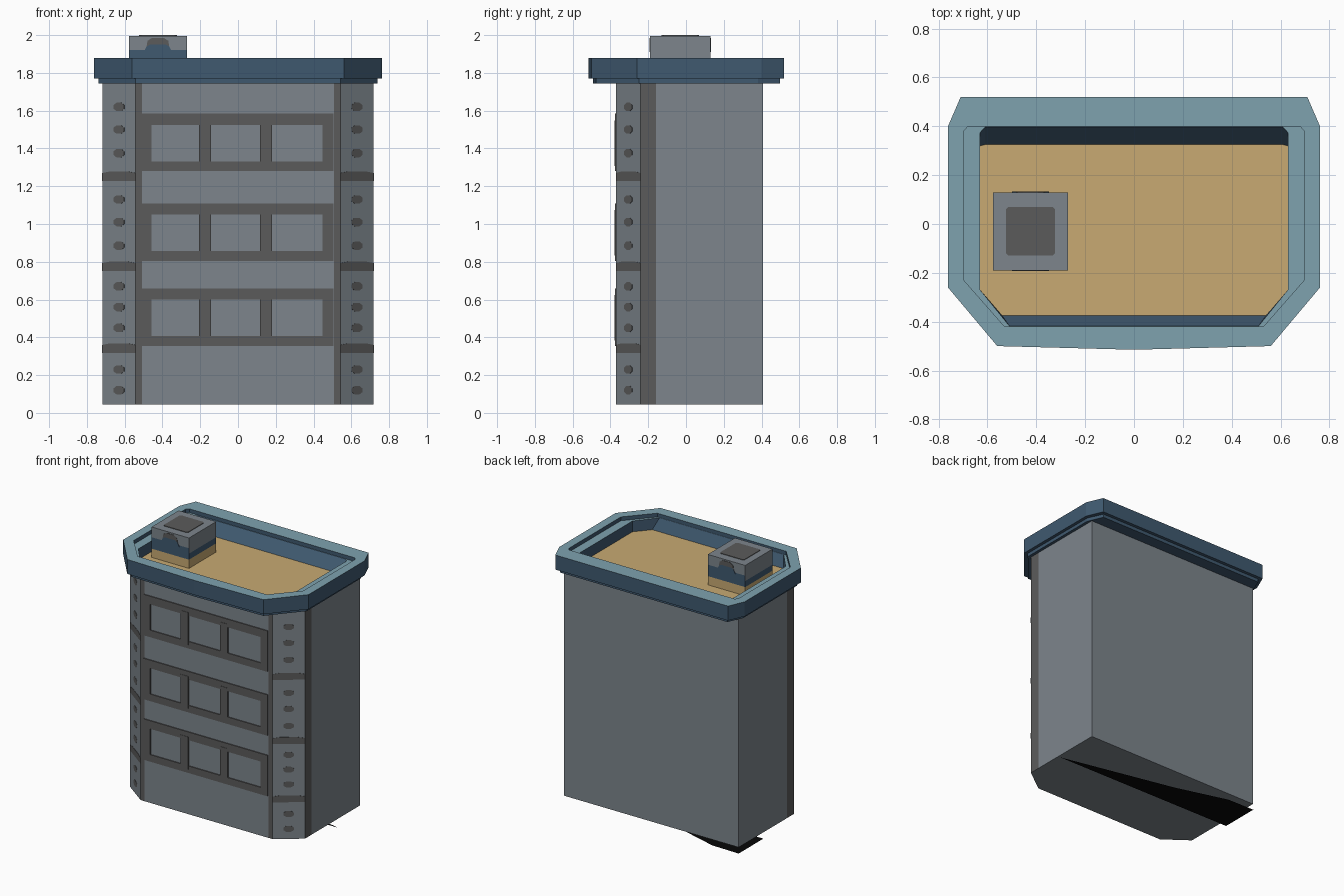
import bpy, bmesh, math
from mathutils import Vector

if "Cube" in bpy.data.objects:
    bpy.data.objects.remove(bpy.data.objects["Cube"])


def mat(name, r, g, b):
    m = bpy.data.materials.new(name)
    m.diffuse_color = (r, g, b, 1)
    m.use_nodes = True
    m.node_tree.nodes["Principled BSDF"].inputs["Base Color"].default_value = m.diffuse_color
    return m


GRAY = mat("concrete gray", .205, .235, .262)
DARK = mat("dark trim gray", .105, .105, .105)
NAVY = mat("navy blue", .050, .100, .160)
PALE = mat("pale blue", .209, .361, .429)
TAN = mat("roof tan", .578, .402, .171)
BLACK = mat("black", .002, .002, .002)


def mirrored(half):
    """Half outline from back right to front, completed on the left side."""
    return half + [(-x, y) for x, y in reversed(half) if x > 0]


def stack(name, loops, mats, ring_mat, bottom, top):
    """Bridge (outline, z) loops; ring_mat(face, ring) picks the material index."""
    bm = bmesh.new()
    rings = [[bm.verts.new((x, y, z)) for x, y in pts] for pts, z in loops]
    n = len(rings[0])
    idx = {}
    for r in range(len(rings) - 1):
        a, b = rings[r], rings[r + 1]
        for i in range(n):
            j = (i + 1) % n
            idx[bm.faces.new((a[i], a[j], b[j], b[i]))] = r
    lo, hi = bm.faces.new(rings[0]), bm.faces.new(rings[-1])
    bmesh.ops.recalc_face_normals(bm, faces=bm.faces[:])
    for f, r in idx.items():
        f.material_index = ring_mat(f, r)
    lo.material_index, hi.material_index = bottom, top
    return finish(name, bm, mats)


def finish(name, bm, mats):
    me = bpy.data.meshes.new(name)
    bm.to_mesh(me)
    bm.free()
    for m in mats:
        me.materials.append(m)
    ob = bpy.data.objects.new(name, me)
    bpy.context.collection.objects.link(ob)
    return ob


def plate(bm, pts, origin, u, v, thick):
    """Thin plate with a 2D outline on the plane u, v, raised along u x v."""
    o, u, v = Vector(origin), Vector(u).normalized(), Vector(v)
    nrm = u.cross(v)
    lo = [bm.verts.new(o + u * a + v * b - nrm * .002) for a, b in pts]
    hi = [bm.verts.new(o + u * a + v * b + nrm * thick) for a, b in pts]
    n = len(pts)
    fs = [bm.faces.new(hi), bm.faces.new(lo[::-1])]
    for i in range(n):
        j = (i + 1) % n
        fs.append(bm.faces.new((lo[i], lo[j], hi[j], hi[i])))
    bmesh.ops.recalc_face_normals(bm, faces=fs)


def rect(x0, x1, z0, z1):
    return [(x0, z0), (x1, z0), (x1, z1), (x0, z1)]


def oval(w, h, n=8):
    return [(w * math.cos((i + .5) * 2 * math.pi / n),
             h * math.sin((i + .5) * 2 * math.pi / n)) for i in range(n)]


# Tower body with dark strips beside the angled front corners
foot = mirrored([(.718, .408), (.718, -.16), (.718, -.24), (.542, -.37), (.508, -.37)])


def body_mat(f, r):
    c = f.calc_center_median()
    side_strip = abs(c.x) > .7 and -.24 < c.y < -.16
    front_strip = c.y < -.36 and .508 < abs(c.x) < .542
    return 1 if side_strip or front_strip else 0


stack("tower_body", [(foot, .045), (foot, 1.752)], [GRAY, DARK], body_mat, 0, 0)

# Window frames: border plates and slightly prouder mullions
bm = bmesh.new()
front = ((0, -.37, 0), (1, 0, 0), (0, 0, 1))
for z0 in (.355, .805, 1.28):
    z1 = z0 + .304
    for r in (rect(-.512, .505, z0, z0 + .052), rect(-.512, .505, z1 - .06, z1),
              rect(-.512, -.458, z0 + .052, z1 - .06), rect(.448, .505, z0 + .052, z1 - .06)):
        plate(bm, r, *front, .007)
    for x in (-.175, .148):
        plate(bm, rect(x - .031, x + .031, z0 + .028, z1 - .036), *front, .0095)
finish("window_frames", bm, [DARK])

# Round dots and bands on the two angled corners
bm = bmesh.new()
for s in (1, -1):
    u = (.176, s * .13, 0)
    for z in (.12, .23, .45, .56, .67, .885, 1.01, 1.13, 1.375, 1.5, 1.62):
        plate(bm, oval(.039, .024), (s * .63, -.305, z), u, (0, 0, 1), .002)
    for z in (.342, .775, 1.252):
        band = [(-.109, -.024), (.109, -.024), (.109, .018), (.06, .026), (-.06, .026), (-.109, .018)]
        plate(bm, band, (s * .63, -.305, z), u, (0, 0, 1), .002)
finish("corner_dots_and_bands", bm, [DARK])

# Roof parapet: underside lip, outer wall, pale top, inner ledge, sloped wall, floor
outer = mirrored([(.71, .52), (.762, .40), (.762, -.26), (.56, -.50), (0, -.515)])
lip = [(x * .97, y * .955) for x, y in outer]
inner = mirrored([(.68, .40), (.697, .38), (.697, -.23), (.53, -.42), (0, -.42)])
ledge = mirrored([(.61, .397), (.63, .375), (.63, -.27), (.51, -.418), (0, -.418)])
floor = mirrored([(.61, .325), (.63, .32), (.63, -.27), (.54, -.375), (0, -.375)])
ring = [0, 0, 0, 1, 0, 1, 0]
stack("roof_parapet",
      [(lip, 1.745), (lip, 1.77), (outer, 1.77), (outer, 1.878), (inner, 1.878),
       (inner, 1.85), (ledge, 1.85), (floor, 1.77)],
      [NAVY, PALE, TAN], lambda f, r: ring[r], 0, 2)

# Rooftop vent box, striped by height
sq = [(-.27, .13), (-.27, -.19), (-.578, -.19), (-.578, .13)]


def box_mat(f, r):
    if r == 2:
        return 2 if abs(f.normal.x) > .5 else 1
    return min(r, 2)


stack("vent_box", [(sq, 1.765), (sq, 1.835), (sq, 1.88), (sq, 1.92), (sq, 1.996)],
      [TAN, NAVY, GRAY], box_mat, 0, 2)

# Vent lid and the painted arches on the front and back of the box
lid, arch, bump = bmesh.new(), bmesh.new(), bmesh.new()
plate(lid, [(-.1, -.09), (-.09, -.1), (.09, -.1), (.1, -.09),
            (.1, .09), (.09, .1), (-.09, .1), (-.1, .09)],
      (-.424, -.03, 1.996), (1, 0, 0), (0, 1, 0), .004)
for y, d in ((-.19, 1), (.13, -1)):
    o = (-.424, y, 1.92)
    plate(bump, [(-.075, -.01), (.075, -.01), (.06, .02), (.04, .03), (-.04, .03), (-.06, .02)],
          o, (d, 0, 0), (0, 0, 1), .003)
    plate(arch, [(-.06, .02), (-.04, .03), (.04, .03), (.06, .02),
                 (.055, .05), (.03, .066), (-.03, .066), (-.055, .05)],
          o, (d, 0, 0), (0, 0, 1), .003)
finish("vent_lid", lid, [DARK])
finish("vent_arches", arch, [DARK])
finish("vent_blue_bumps", bump, [NAVY])

# Flat black sheet under the tower
bm = bmesh.new()
bm.faces.new([bm.verts.new((x, y, 0)) for x, y in
              ((.75, .11), (-.11, .295), (-.5, .405), (-.72, .41), (-.72, .12))])
finish("base_sheet", bm, [BLACK])
